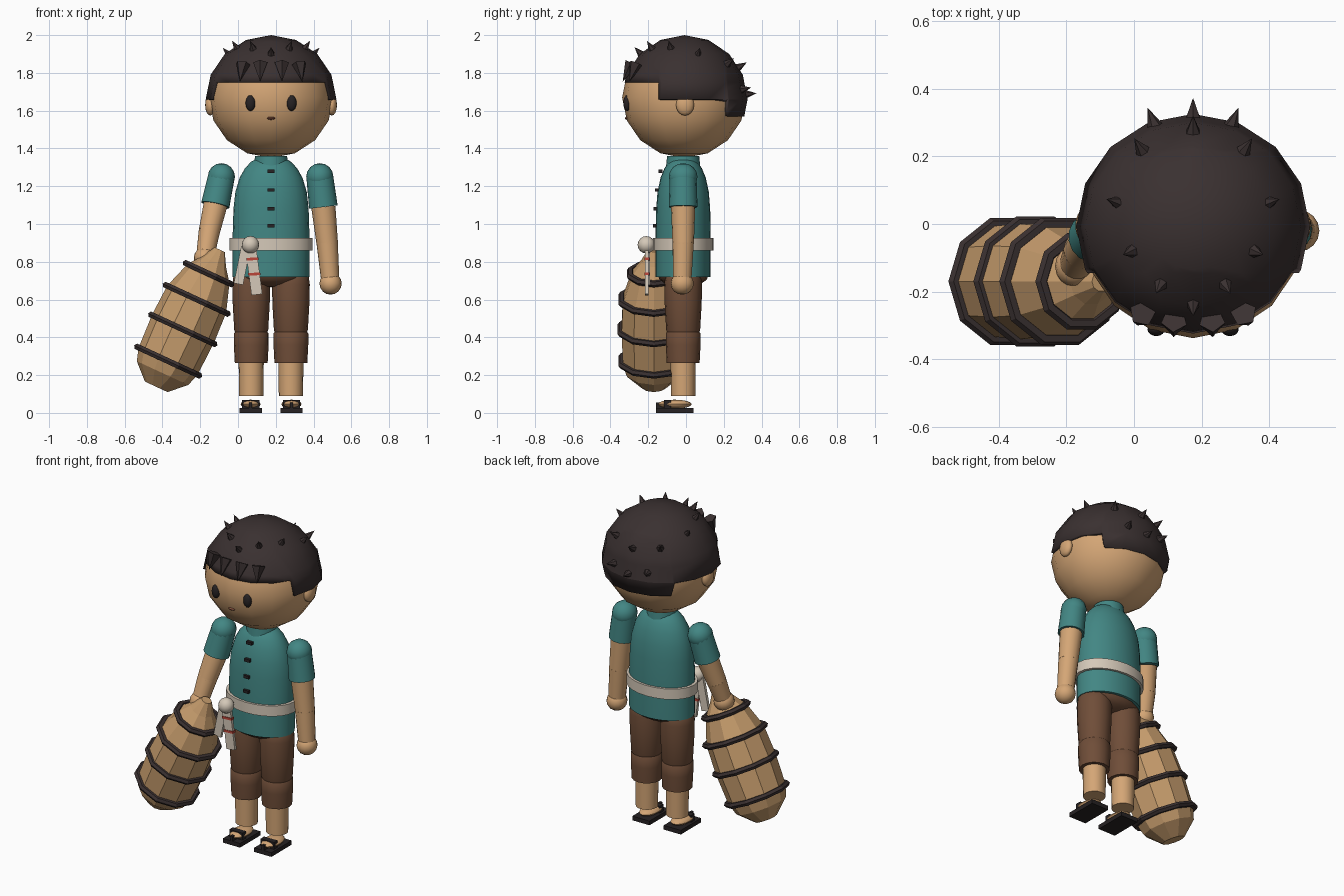
import bpy, bmesh, math
from mathutils import Matrix, Vector

if "Cube" in bpy.data.objects:
    bpy.data.objects.remove(bpy.data.objects["Cube"])

CX, CY = 0.175, -0.015   # centre line of the figure


def colour(name, r, g, b):
    m = bpy.data.materials.new(name)
    m.use_nodes = True
    m.diffuse_color = (r, g, b, 1)
    node = next(n for n in m.node_tree.nodes if n.type == 'BSDF_PRINCIPLED')
    node.inputs["Base Color"].default_value = (r, g, b, 1)
    node.inputs["Roughness"].default_value = 0.8
    return m


skin = colour("skin", 0.66, 0.38, 0.18)
wood = colour("barrel wood", 0.56, 0.33, 0.15)
teal = colour("teal cloth", 0.055, 0.24, 0.23)
brown = colour("brown shorts", 0.16, 0.075, 0.04)
hair_dark = colour("dark hair", 0.042, 0.03, 0.03)
black = colour("near black", 0.02, 0.016, 0.017)
cream = colour("cream sash", 0.66, 0.58, 0.48)
red = colour("red stripe", 0.5, 0.06, 0.04)
lip = colour("lip brown", 0.23, 0.08, 0.045)


def finish(name, bm, mat, smooth=True):
    bmesh.ops.recalc_face_normals(bm, faces=bm.faces)
    me = bpy.data.meshes.new(name)
    bm.to_mesh(me)
    bm.free()
    me.materials.append(mat)
    if smooth:
        me.shade_smooth()
        me.set_sharp_from_angle(angle=math.radians(40))
    ob = bpy.data.objects.new(name, me)
    bpy.context.scene.collection.objects.link(ob)
    return ob


def place(loc, scale=(1, 1, 1), tilt=0):
    return (Matrix.Translation(loc) @ Matrix.Rotation(tilt, 4, 'Y')
            @ Matrix.Diagonal((*scale, 1)))


def ball(name, loc, scale, mat, u=16, v=8):
    bm = bmesh.new()
    bmesh.ops.create_uvsphere(bm, u_segments=u, v_segments=v, radius=1, matrix=place(loc, scale))
    return finish(name, bm, mat)


def box(name, loc, size, mat, tilt=0):
    bm = bmesh.new()
    bmesh.ops.create_cube(bm, size=1, matrix=place(loc, size, tilt))
    return finish(name, bm, mat, False)


def tube(name, p, q, r1, r2, mat, segs=16, smooth=True):
    """Tapered tube or cone from p to q."""
    p, q = Vector(p), Vector(q)
    turn = Vector((0, 0, 1)).rotation_difference(q - p).to_matrix().to_4x4()
    bm = bmesh.new()
    bmesh.ops.create_cone(bm, cap_ends=True, segments=segs, radius1=r1, radius2=r2,
                          depth=(q - p).length,
                          matrix=Matrix.Translation((p + q) / 2) @ turn)
    bmesh.ops.remove_doubles(bm, verts=bm.verts, dist=1e-5)
    return finish(name, bm, mat, smooth)


def lathe(name, profile, mat, matrix, segs=24, smooth=True, closed=False):
    """Spin (radius, height) points about z; closed makes a ring."""
    bm = bmesh.new()
    rings = [[bm.verts.new((r * math.cos(a), r * math.sin(a), z))
              for a in (math.tau * i / segs for i in range(segs))] for r, z in profile]
    pairs = list(zip(rings, rings[1:] + rings[:1]))
    for a, b in pairs if closed else pairs[:-1]:
        for i in range(segs):
            j = (i + 1) % segs
            bm.faces.new((a[i], a[j], b[j], b[i]))
    if not closed:
        bm.faces.new(rings[0])
        bm.faces.new(rings[-1])
    bm.transform(matrix)
    return finish(name, bm, mat, smooth)


# Head and face
ball("head", (CX, -0.01, 1.67), (0.33, 0.328, 0.32), skin)
ball("mouth", (CX, -0.308, 1.56), (0.023, 0.016, 0.009), lip, 12, 6)
for side, s in (("left", 1), ("right", -1)):
    ball(side + "_eye", (CX + s * 0.109, -0.312, 1.64), (0.026, 0.02, 0.042), black)
    ball(side + "_ear", (CX + s * 0.322, -0.005, 1.63), (0.027, 0.048, 0.056), skin)

# Hair cap: a dome with a stepped hairline
HAIR = Vector((CX, -0.008, 1.66))
bm = bmesh.new()
bmesh.ops.create_uvsphere(bm, u_segments=16, v_segments=8, radius=1,
                          matrix=place(HAIR, (0.346, 0.334, 0.34)))
FRONT, BACK = -0.145, 0.22
for axis, values in (((0, 0, 1), (1.75, 1.66, 1.57)), ((0, 1, 0), (FRONT, BACK))):
    for v in values:
        bmesh.ops.bisect_plane(bm, geom=bm.verts[:] + bm.edges[:] + bm.faces[:],
                               plane_co=Vector(axis) * v, plane_no=axis)


def below_hairline(f):
    c = f.calc_center_median()
    return c.z < (1.75 if c.y < FRONT else 1.57 if c.y > BACK else 1.66)


bmesh.ops.delete(bm, geom=[f for f in bm.faces if below_hairline(f)], context='FACES')
hair = finish("hair_cap", bm, hair_dark)
thick = hair.modifiers.new("thickness", 'SOLIDIFY')
thick.thickness = 0.025
thick.offset = -1

# Hair spikes: direction from the head centre, half of them mirrored
spikes = [(0, -0.24, 0.25), (0.1, -0.18, 0.28), (0.187, -0.075, 0.28), (0.235, 0.075, 0.25),
          (0.16, 0.24, 0.2), (0.13, 0.34, 0.06), (0, 0.32, 0.19), (0, 0.36, 0.03)]
for d in spikes:
    for s in ((1, -1) if d[0] else (1,)):
        n = Vector((d[0] * s, d[1], d[2])).normalized()
        tube("hair_spike", HAIR + n * 0.322, HAIR + n * 0.383, 0.024, 0, hair_dark, 6, False)

# Fringe: cones with the point down
for base, tip in ((0.15, 0.165), (0.056, 0.058)):
    for s in (1, -1):
        tube("fringe_spike", (CX + s * base, -0.285 if base < 0.1 else -0.265, 1.85),
             (CX + s * tip, -0.335 if base < 0.1 else -0.3, 1.755), 0.04, 0, hair_dark, 5, False)

# Shirt, collar, sash, buttons
torso = [(0.38, 1.345), (0.52, 1.33), (0.68, 1.295), (0.82, 1.245), (0.93, 1.17),
         (0.98, 1.08), (1, 0.95), (1, 0.72)]
lathe("shirt", torso, teal, place((CX, CY, 0), (0.203, 0.146, 1)))
tube("collar", (CX, CY, 1.31), (CX, CY, 1.36), 0.09, 0.085, teal)
lathe("sash", [(0.9, 0.86), (1, 0.86), (1, 0.925), (0.9, 0.925)], cream,
      place((CX, CY, 0), (0.22, 0.16, 1)), closed=True)
for z, y in ((1.28, -0.135), (1.18, -0.154), (1.08, -0.162), (0.99, -0.165)):
    box("button", (CX, y, z), (0.036, 0.02, 0.018), black)

# Tassel at the sash
ball("tassel_knob", (0.066, -0.21, 0.89), (0.046, 0.046, 0.046), cream)
box("tassel_long_strip", (0.084, -0.207, 0.75), (0.058, 0.018, 0.25), cream, -0.13)
box("tassel_short_strip", (0.022, -0.2, 0.78), (0.05, 0.018, 0.2), cream, 0.2)
for x, z in ((0.077, 0.815), (0.086, 0.735)):
    box("tassel_stripe", (x, -0.207, z), (0.064, 0.026, 0.014), red, -0.05)

# Legs and sandals
ball("shorts_seat", (CX, CY, 0.73), (0.19, 0.135, 0.065), brown)
for side, s in (("left", 1), ("right", -1)):
    x = CX + s * 0.105
    lathe(side + "_thigh", [(0.05, 0.78), (0.092, 0.74), (0.1, 0.68), (0.098, 0.58),
                            (0.09, 0.44), (0.08, 0.41)], brown, place((x, CY, 0)), 16)
    lathe(side + "_cuff", [(0.07, 0.45), (0.092, 0.42), (0.092, 0.36), (0.087, 0.265)],
          brown, place((x, CY, 0)), 16)
    tube(side + "_shin", (x, CY, 0.09), (x, CY, 0.3), 0.064, 0.067, skin)
    fx = CX + s * 0.108
    ball(side + "_foot", (fx, -0.06, 0.046), (0.053, 0.09, 0.024), skin)
    box(side + "_sole", (fx, -0.06, 0.013), (0.118, 0.2, 0.026), black)
    box(side + "_strap", (fx, -0.098, 0.047), (0.092, 0.035, 0.044), black)
    box(side + "_toe_strap", (fx, -0.135, 0.04), (0.016, 0.05, 0.032), black)


# Arms: shoulder, sleeve end, elbow, wrist and hand points
def arm(side, shoulder, cuff, elbow, hand):
    ball(side + "_shoulder", shoulder, (0.072, 0.076, 0.072), teal)
    tube(side + "_sleeve", shoulder, cuff, 0.071, 0.076, teal)
    tube(side + "_upper_arm", cuff, elbow, 0.064, 0.057, skin)
    ball(side + "_elbow", elbow, (0.057, 0.057, 0.057), skin)
    tube(side + "_forearm", elbow, hand, 0.057, 0.048, skin)
    ball(side + "_hand", hand, (0.059, 0.061, 0.059), skin)


arm("left", (0.433, CY, 1.25), (0.452, CY, 1.09), (0.472, CY, 0.9), (0.49, -0.02, 0.685))
arm("right", (-0.088, CY, 1.25), (-0.12, -0.04, 1.1), (-0.152, -0.08, 0.96),
    (-0.175, -0.125, 0.82))

# Ten-sided barrel with four hoops, leaning on its axis
lean = place((-0.219, -0.17, 0.601), tilt=math.radians(24.8))
lathe("barrel", [(0.03, 0.29), (0.07, 0.22), (0.122, 0.15), (0.172, 0), (0.18, -0.17),
                 (0.172, -0.36), (0.15, -0.43), (0.066, -0.51)], wood, lean, 10, False)
for r, z in ((0.13, 0.15), (0.178, 0), (0.182, -0.175), (0.178, -0.36)):
    hoop = [(r + 0.02 * math.cos(a), z + 0.018 * math.sin(a))
            for a in (math.tau * i / 6 for i in range(6))]
    lathe("barrel_hoop", hoop, black if z > 9 else hair_dark, lean, 10, False, True)
